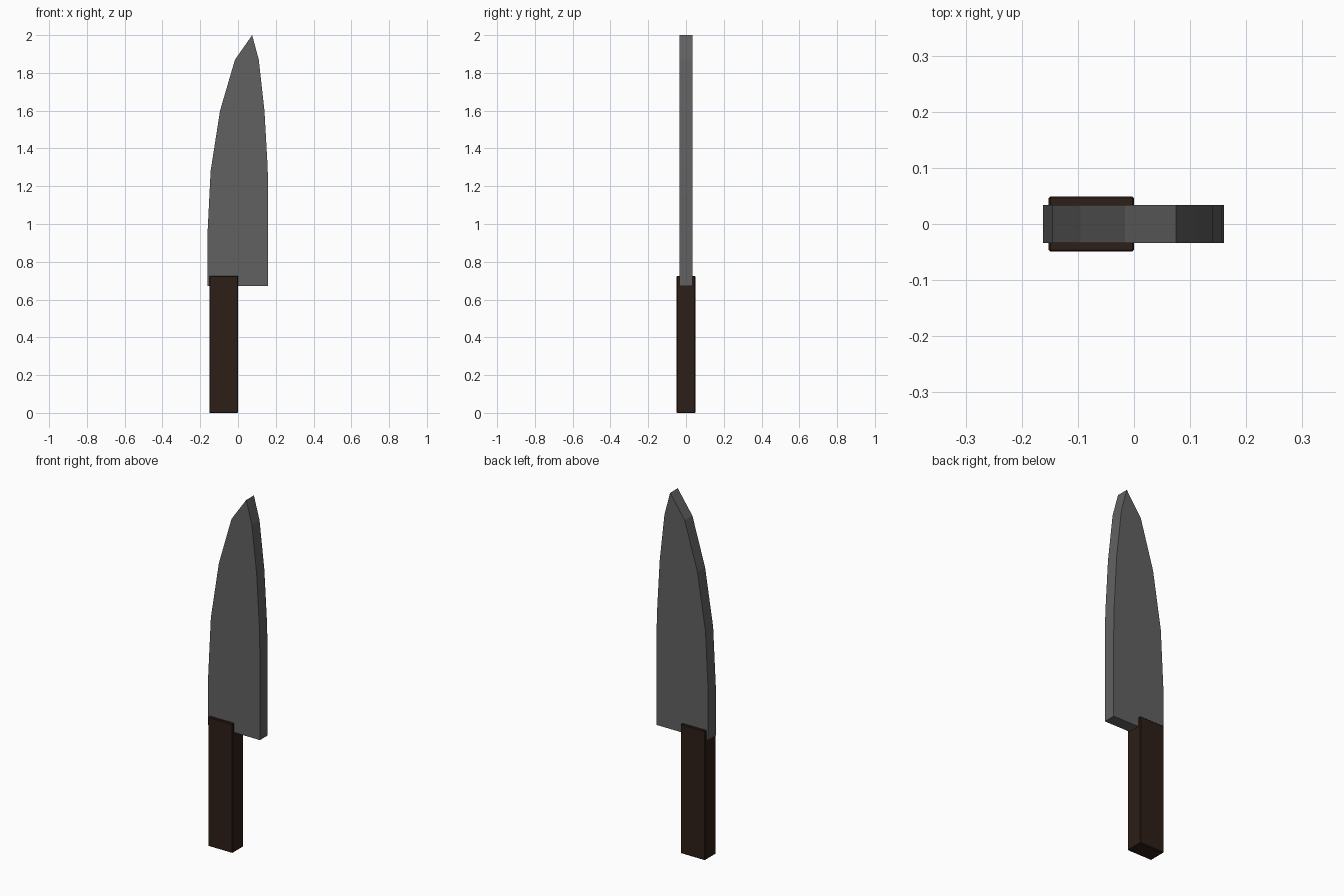
import bpy, bmesh
from mathutils import Vector

if "Cube" in bpy.data.objects:
    bpy.data.objects.remove(bpy.data.objects["Cube"])


def material(name, rgb):
    m = bpy.data.materials.new(name)
    m.diffuse_color = (*rgb, 1)
    m.use_nodes = True
    m.node_tree.nodes["Principled BSDF"].inputs["Base Color"].default_value = m.diffuse_color
    return m


def extrude_profile(name, pts, half, mat):
    """Extrude an x-z outline symmetrically along y."""
    bm = bmesh.new()
    face = bm.faces.new([bm.verts.new((x, -half, z)) for x, z in pts])
    res = bmesh.ops.extrude_face_region(bm, geom=[face])
    verts = [v for v in res["geom"] if isinstance(v, bmesh.types.BMVert)]
    bmesh.ops.translate(bm, verts=verts, vec=Vector((0, 2 * half, 0)))
    bmesh.ops.recalc_face_normals(bm, faces=bm.faces[:])
    mesh = bpy.data.meshes.new(name)
    bm.to_mesh(mesh)
    bm.free()
    mesh.materials.append(mat)
    obj = bpy.data.objects.new(name, mesh)
    bpy.context.collection.objects.link(obj)
    return obj


steel = material("steel", (0.12, 0.12, 0.12))
wood = material("dark_wood", (0.026, 0.013, 0.009))

# Blade: curved spine on the left, cutting edge on the right
extrude_profile("blade", [
    (-0.162, 0.673), (0.16, 0.673), (0.16, 1.15), (0.157, 1.3),
    (0.14, 1.6), (0.11, 1.87), (0.075, 2.0), (-0.016, 1.87),
    (-0.095, 1.6), (-0.145, 1.28), (-0.162, 0.94)], 0.034, steel)

# Handle: square block overlapping the heel of the blade
handle = extrude_profile("handle", [
    (-0.152, 0), (0, 0), (0, 0.726), (-0.152, 0.726)], 0.049, wood)
bevel = handle.modifiers.new("edge_softening", 'BEVEL')
bevel.width = 0.003
bevel.segments = 1
